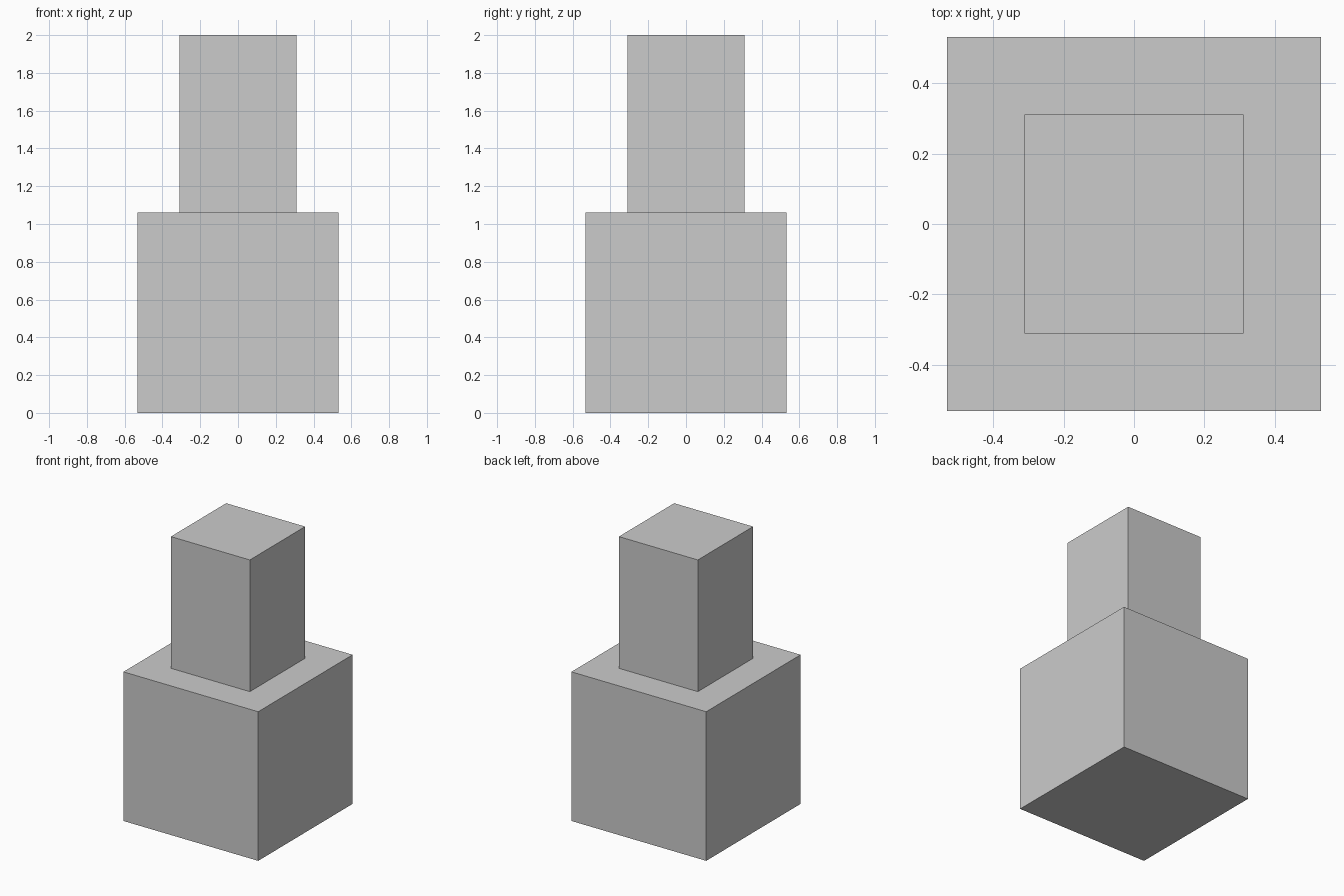
import bpy

if "Cube" in bpy.data.objects:
    bpy.data.objects.remove(bpy.data.objects["Cube"])


def box(name, width, z0, z1):
    """Square-section block centred on the z axis, from z0 to z1."""
    bpy.ops.mesh.primitive_cube_add(size=1, location=(0, 0, (z0 + z1) / 2))
    obj = bpy.context.object
    obj.name = name
    obj.scale = (width, width, z1 - z0)
    bpy.ops.object.transform_apply(location=False, rotation=False, scale=True)
    return obj


BASE = 1.062

# Cubic base block
box("base_block", BASE, 0, BASE)

# Narrower pillar standing on the base
box("upper_pillar", 0.622, BASE, 2.0)
